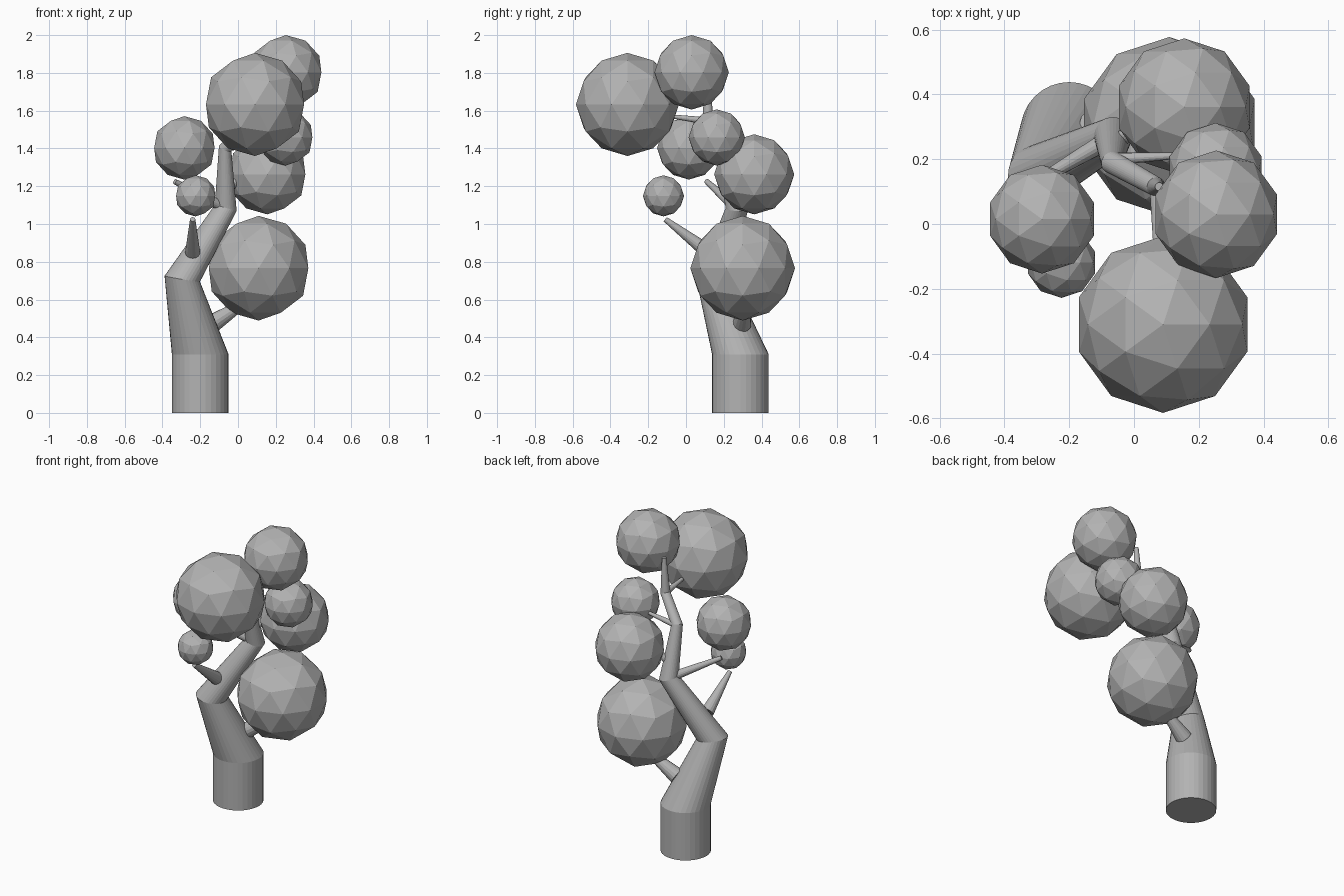
import bpy, bmesh, math
from mathutils import Vector

if "Cube" in bpy.data.objects:
    bpy.data.objects.remove(bpy.data.objects["Cube"])

grey = bpy.data.materials.new("plain_grey")
grey.diffuse_color = (0.45, 0.45, 0.45, 1)
grey.use_nodes = True
grey.node_tree.nodes["Principled BSDF"].inputs["Base Color"].default_value = grey.diffuse_color


def finish(name, bm):
    bmesh.ops.recalc_face_normals(bm, faces=bm.faces[:])
    me = bpy.data.meshes.new(name)
    bm.to_mesh(me)
    bm.free()
    me.materials.append(grey)
    ob = bpy.data.objects.new(name, me)
    bpy.context.collection.objects.link(ob)
    return ob


def limb(name, nodes, sides=32, level=0):
    """Loft round rings through (x, y, z, radius); the first `level` rings stay horizontal."""
    bm = bmesh.new()
    pts = [Vector(n[:3]) for n in nodes]
    dirs = [(b - a).normalized() for a, b in zip(pts, pts[1:])]
    rings = []
    for i, p in enumerate(pts):
        t = (dirs[max(i - 1, 0)] + dirs[min(i, len(dirs) - 1)]).normalized()
        up = Vector((0, 0, 1))
        q = up.rotation_difference(up if i < level else t)
        r = nodes[i][3]
        rings.append([bm.verts.new(p + q @ Vector((r * math.cos(a), r * math.sin(a), 0)))
                      for a in (2 * math.pi * k / sides for k in range(sides))])
    for lo, hi in zip(rings, rings[1:]):
        for k in range(sides):
            j = (k + 1) % sides
            bm.faces.new((lo[k], lo[j], hi[j], hi[k]))
    bm.faces.new(rings[0][::-1])
    bm.faces.new(rings[-1])
    return finish(name, bm)


# Crooked tapering trunk
limb("trunk", [(-0.20, 0.288, 0, 0.15), (-0.20, 0.288, 0.31, 0.15),
               (-0.295, 0.15, 0.71, 0.095), (-0.065, 0.27, 1.085, 0.06),
               (-0.068, 0.19, 1.40, 0.035), (0.068, 0.115, 1.545, 0.03),
               (0.078, 0.115, 1.77, 0.013)], level=2)

# Side branches: base, tip
branches = [
    ((-0.14, 0.295, 0.47, 0.05), (0.03, 0.32, 0.58, 0.025)),
    ((-0.24, 0.12, 0.85, 0.04), (-0.24, -0.11, 1.025, 0.014)),
    ((-0.07, 0.265, 1.085, 0.03), (-0.335, 0.11, 1.225, 0.014)),
    ((-0.065, 0.25, 1.17, 0.03), (0.01, 0.29, 1.25, 0.015)),
    ((-0.068, 0.20, 1.40, 0.02), (0.12, 0.21, 1.435, 0.01)),
    ((0.068, 0.115, 1.545, 0.02), (0.07, -0.08, 1.57, 0.01)),
]
for i, (base, tip) in enumerate(branches, 1):
    limb(f"branch_{i}", [base, tip], 16)

# Faceted foliage balls: x, y, z, radius
foliage = [
    (0.109, 0.30, 0.766, 0.277), (0.09, -0.31, 1.633, 0.273),
    (0.254, 0.03, 1.803, 0.197), (0.155, 0.361, 1.263, 0.212),
    (0.252, 0.163, 1.458, 0.149), (-0.284, 0.015, 1.403, 0.168),
    (-0.224, -0.119, 1.149, 0.109),
]
for i, (x, y, z, r) in enumerate(foliage, 1):
    bm = bmesh.new()
    bmesh.ops.create_icosphere(bm, subdivisions=2, radius=r)
    bmesh.ops.translate(bm, verts=bm.verts[:], vec=(x, y, z))
    finish(f"foliage_ball_{i}", bm)
